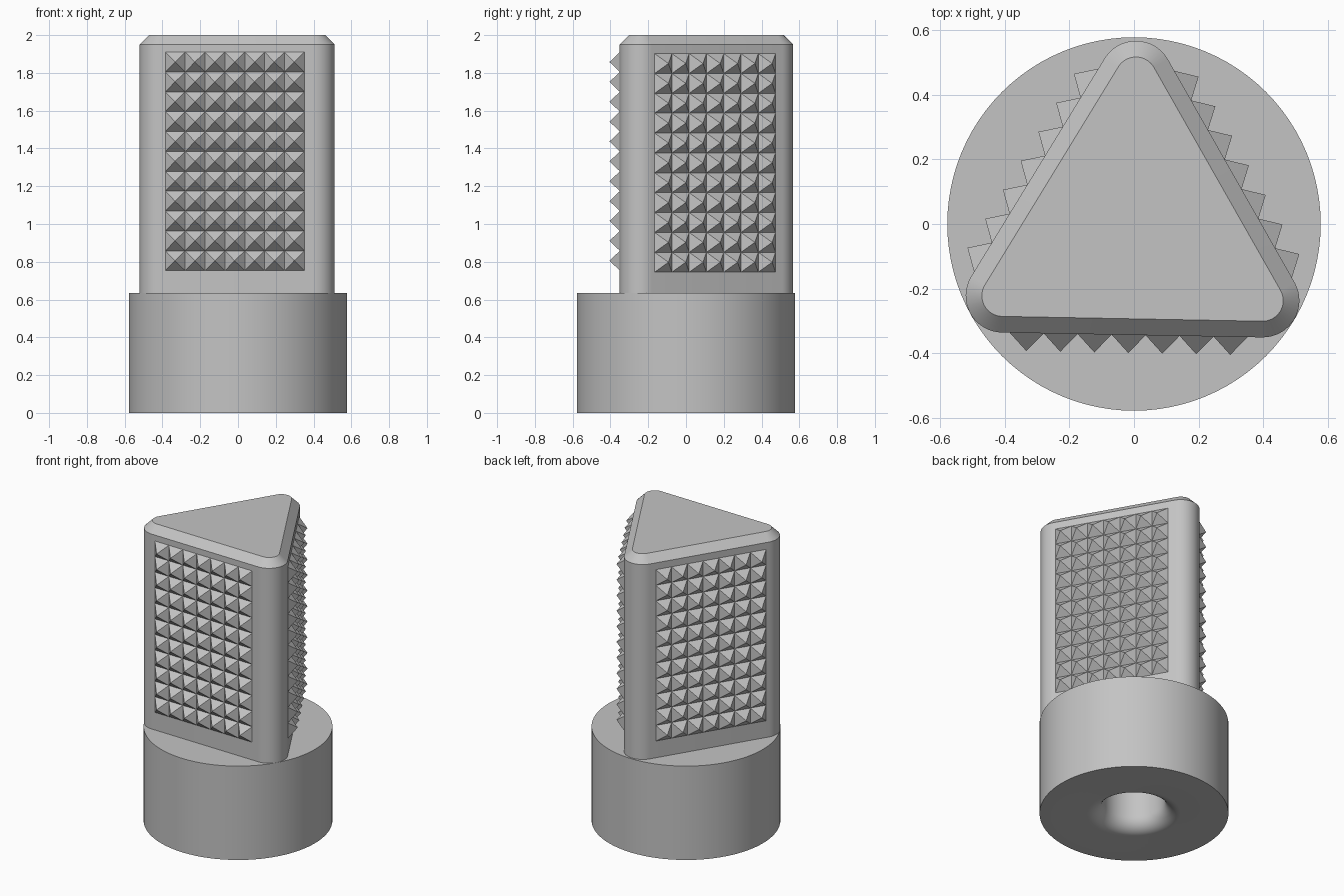
import bpy, bmesh
from math import sin, cos, pi, radians
from mathutils import Vector

cube = bpy.data.objects.get("Cube")
if cube:
    bpy.data.objects.remove(cube, do_unlink=True)

grey = bpy.data.materials.new("plain grey")
grey.use_nodes = True
grey.diffuse_color = (0.55, 0.55, 0.55, 1)
grey.node_tree.nodes["Principled BSDF"].inputs["Base Color"].default_value = (0.55, 0.55, 0.55, 1)


def finish(bm, name, smooth=True):
    """Turn the bmesh into an object, smooth with sharp edges kept."""
    bm.normal_update()
    for f in bm.faces:
        f.smooth = smooth
    for e in bm.edges:
        if len(e.link_faces) == 2 and e.calc_face_angle(0) > radians(30):
            e.smooth = False
    mesh = bpy.data.meshes.new(name)
    bm.to_mesh(mesh)
    bm.free()
    mesh.materials.append(grey)
    obj = bpy.data.objects.new(name, mesh)
    bpy.context.collection.objects.link(obj)
    return obj


def loft(bm, rings):
    """Skin a stack of closed rings and cap both ends."""
    loops = [[bm.verts.new(p) for p in ring] for ring in rings]
    for a, b in zip(loops, loops[1:]):
        for i in range(len(a)):
            j = (i + 1) % len(a)
            bm.faces.new((a[i], a[j], b[j], b[i]))
    bm.faces.new(loops[0][::-1])
    bm.faces.new(loops[-1])
    bmesh.ops.recalc_face_normals(bm, faces=bm.faces)


# Round base with a blind hole whose mouth is rounded over
BASE_R, BASE_H = 0.578, 0.634
HOLE_R, MOUTH, HOLE_DEPTH = 0.19, 0.095, 0.5
profile = [(HOLE_R, HOLE_DEPTH)]
for k in range(11):
    t = k / 10 * pi / 2
    profile.append((HOLE_R + MOUTH * (1 - cos(t)), MOUTH * (1 - sin(t))))
profile += [(BASE_R, 0), (BASE_R, BASE_H)]
SEG = 96
bm = bmesh.new()
loft(bm, [[(r * cos(2 * pi * i / SEG), r * sin(2 * pi * i / SEG), z) for i in range(SEG)]
          for r, z in profile])
finish(bm, "round_base")

# Triangular post with rounded corners and a chamfered top
CORNERS = [Vector((-0.407, -0.222)), Vector((0.398, -0.237)), Vector((0.006, 0.453))]
CORNER_R, CHAMFER = 0.114, 0.05


def side(i):
    """Start corner, direction along the side, outward normal and length."""
    a, b = CORNERS[i], CORNERS[(i + 1) % 3]
    u = (b - a).normalized()
    return a, u, Vector((u.y, -u.x)), (b - a).length


def rounded_triangle(r, z, steps=16):
    ring = []
    for i, c in enumerate(CORNERS):
        n0, n1 = side(i - 1 if i else 2)[2], side(i)[2]
        for k in range(steps + 1):
            p = c + n0.slerp(n1, k / steps) * r
            ring.append((p.x, p.y, z))
    return ring


bm = bmesh.new()
loft(bm, [rounded_triangle(CORNER_R, BASE_H - 0.03),
          rounded_triangle(CORNER_R, 2 - CHAMFER),
          rounded_triangle(CORNER_R - CHAMFER, 2)])
finish(bm, "triangular_post")

# A grid of pyramid studs on each side
COLS, ROWS, PITCH, HEIGHT = 7, 11, 0.1052, 0.056


def stud_panel(name, i, shift, z0):
    a, u, n, length = side(i)
    start = a + n * CORNER_R + u * (length / 2 + shift - COLS * PITCH / 2)
    bm = bmesh.new()

    def vert(col, row, out=0):
        p = start + u * col * PITCH + n * out
        return bm.verts.new((p.x, p.y, z0 + row * PITCH))

    grid = [[vert(c, r) for c in range(COLS + 1)] for r in range(ROWS + 1)]
    for r in range(ROWS):
        for c in range(COLS):
            tip = vert(c + 0.5, r + 0.5, HEIGHT)
            q = (grid[r][c], grid[r][c + 1], grid[r + 1][c + 1], grid[r + 1][c])
            for k in range(4):
                bm.faces.new((q[k], q[(k + 1) % 4], tip))
    finish(bm, name, smooth=False)


stud_panel("front_studs", 0, -0.01, 0.753)
stud_panel("left_studs", 1, -0.012, 0.745)
stud_panel("right_studs", 2, 0.01, 0.747)
